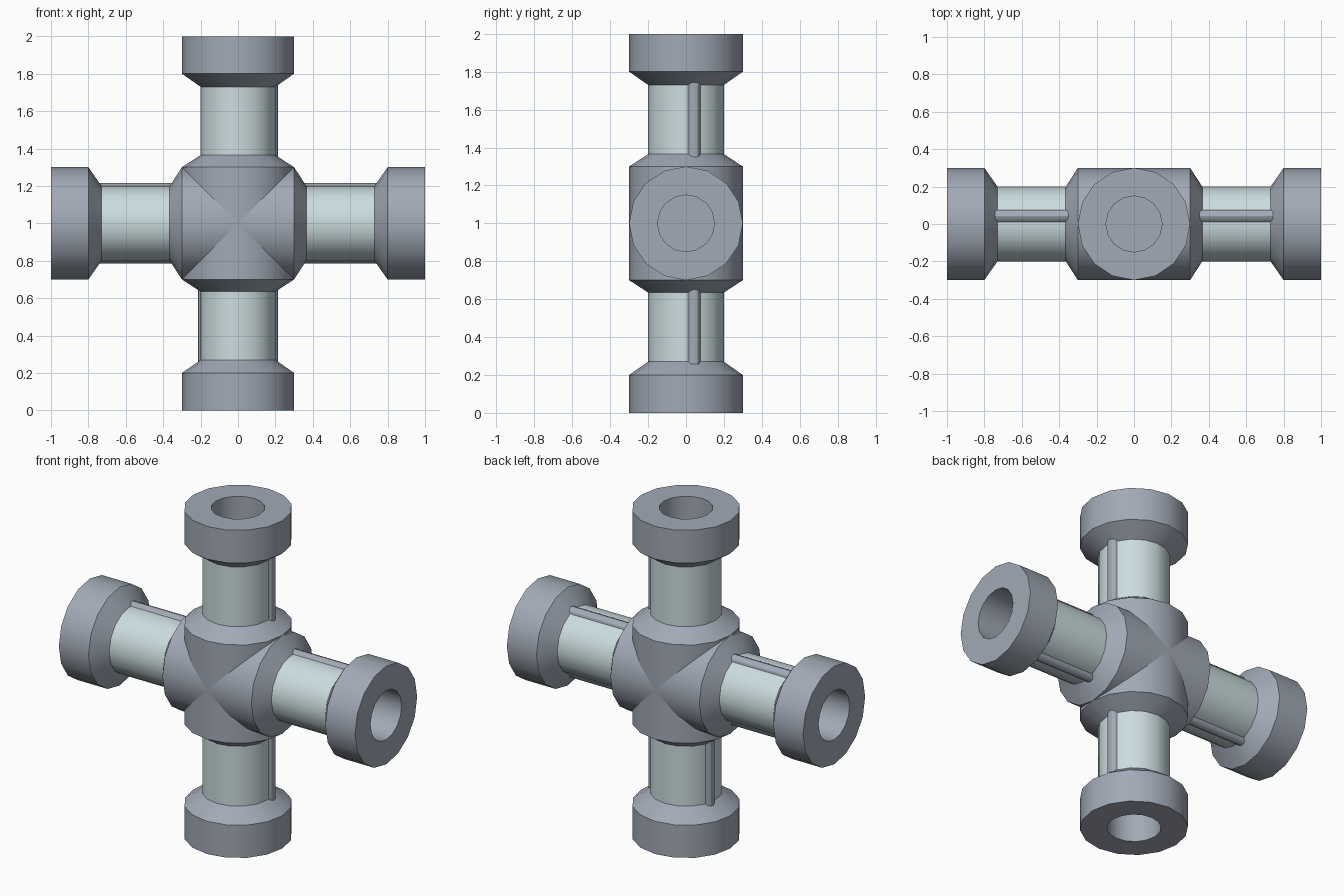
import bpy, bmesh, math
from mathutils import Matrix, Vector

if "Cube" in bpy.data.objects:
    bpy.data.objects.remove(bpy.data.objects["Cube"])


def material(name, rgb):
    m = bpy.data.materials.new(name)
    m.diffuse_color = (*rgb, 1)
    m.use_nodes = True
    m.node_tree.nodes["Principled BSDF"].inputs["Base Color"].default_value = m.diffuse_color
    return m


GREY = material("blue grey metal", (0.36, 0.40, 0.47))
GLASS = material("pale glass", (0.60, 0.72, 0.74))
CENTRE = Matrix.Translation((0, 0, 1))


def revolve(name, profile, mat, xf, sides=16):
    """Spin (radius, height) points about local z; zero radius closes to a point."""
    bm = bmesh.new()
    rings = []
    for r, h in profile:
        if r == 0:
            rings.append([bm.verts.new((0, 0, h))] * sides)
        else:
            rings.append([bm.verts.new((r * math.cos(2 * math.pi * i / sides),
                                        r * math.sin(2 * math.pi * i / sides), h))
                          for i in range(sides)])
    for a, b in zip(rings, rings[1:]):
        for i in range(sides):
            j = (i + 1) % sides
            vs = list(dict.fromkeys((a[i], a[j], b[j], b[i])))
            bm.faces.new(vs)
    bm.transform(xf)
    bmesh.ops.recalc_face_normals(bm, faces=bm.faces[:])
    me = bpy.data.meshes.new(name)
    bm.to_mesh(me)
    bm.free()
    me.materials.append(mat)
    ob = bpy.data.objects.new(name, me)
    bpy.context.collection.objects.link(ob)
    bpy.ops.object.select_all(action='DESELECT')
    ob.select_set(True)
    bpy.context.view_layer.objects.active = ob
    bpy.ops.object.shade_smooth_by_angle(angle=math.radians(30))
    return ob


# Four arms turned about the y axis, meeting in a mitred hub
for n, label in enumerate(("top", "right", "bottom", "left")):
    xf = CENTRE @ Matrix.Rotation(n * math.pi / 2, 4, 'Y')
    # hub quarter with tapered shoulder
    revolve(label + "_hub", [(0.3, 0), (0.3, 0.3), (0.2, 0.365), (0, 0.365)], GREY, xf)
    # glass corridor
    revolve(label + "_tube", [(0.2, 0.34), (0.2, 0.75)], GLASS, xf)
    # end collar with recessed docking hole
    revolve(label + "_collar", [(0, 0.73), (0.2, 0.73), (0.3, 0.8), (0.3, 1.0),
                                (0.15, 1.0), (0.15, 0.74), (0, 0.74)], GREY, xf)
    # rails along the glass
    for side in (1, -1):
        if label == "top" and side == -1:
            continue
        at = xf @ Matrix.Translation(Vector((0.18 * side, 0.042, 0)))
        revolve(label + "_rail", [(0, 0.35), (0.035, 0.35), (0.035, 0.743), (0, 0.743)],
                GREY, at, 12)
